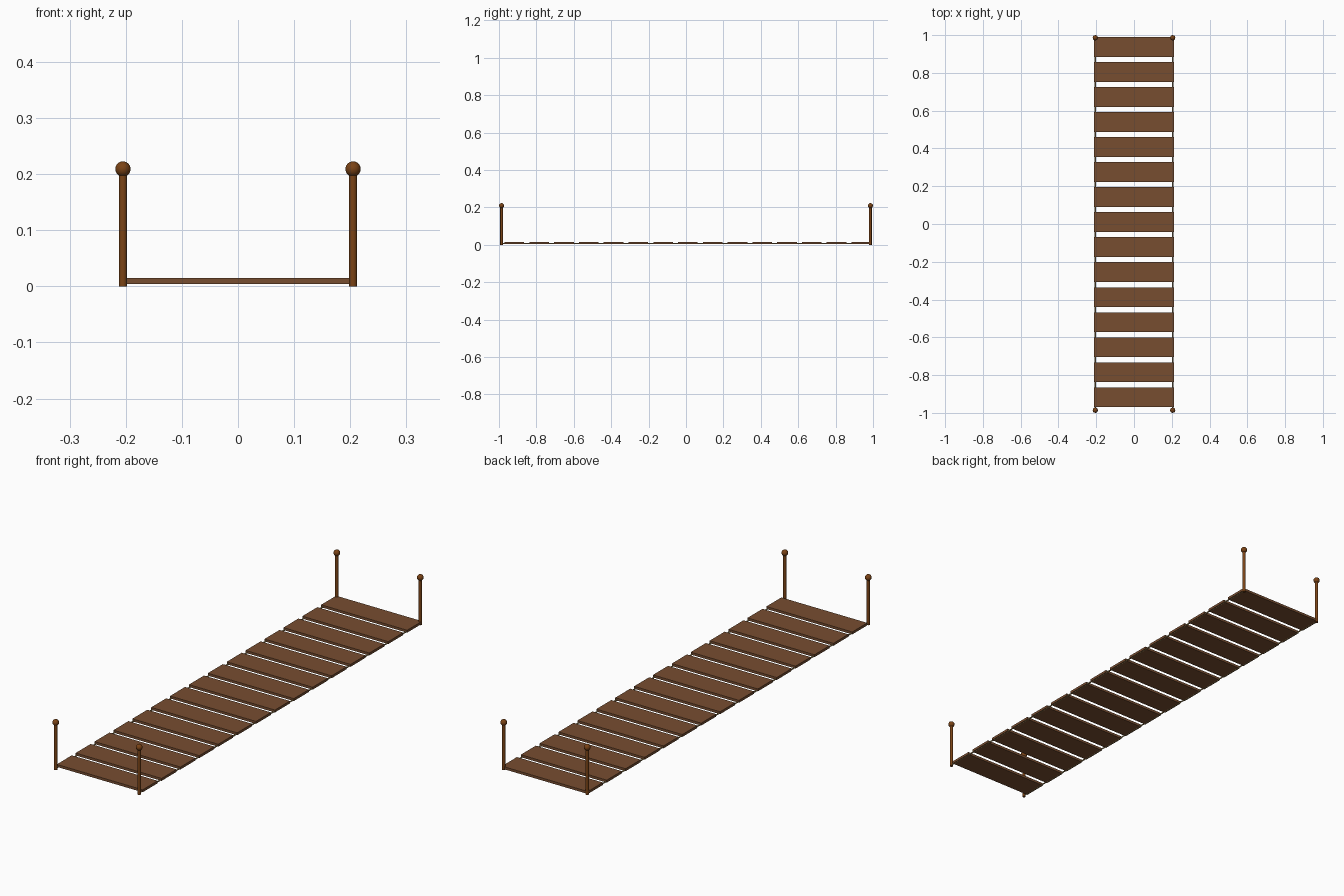
import bpy
import math

if "Cube" in bpy.data.objects:
    bpy.data.objects.remove(bpy.data.objects["Cube"])


def material(name, color):
    m = bpy.data.materials.new(name)
    m.diffuse_color = (*color, 1)
    m.use_nodes = True
    m.node_tree.nodes["Principled BSDF"].inputs["Base Color"].default_value = m.diffuse_color
    return m


plank_mat = material("plank brown", (0.185, 0.075, 0.030))
post_mat = material("post brown", (0.195, 0.056, 0.008))
rope_mat = material("rope tan", (0.40, 0.28, 0.11))

X, Y = 0.205, 0.986            # post positions
COUNT, PITCH = 15, 0.1325      # planks


def finish(name, mat, smooth=False):
    ob = bpy.context.object
    ob.name = name
    ob.data.materials.append(mat)
    if smooth:
        bpy.ops.object.shade_smooth_by_angle(angle=math.radians(40))
    return ob


# deck planks
for i in range(COUNT):
    y = 0.01 + (i - (COUNT - 1) / 2) * PITCH
    bpy.ops.mesh.primitive_cube_add(size=1, location=(0, y, 0.0095))
    ob = finish(f"plank_{i + 1}", plank_mat)
    ob.scale = (0.422, 0.105, 0.011)

for sx, side in ((-1, "left"), (1, "right")):
    # rope running under the plank ends
    bpy.ops.mesh.primitive_cylinder_add(
        vertices=8, radius=0.003, depth=2 * Y,
        location=(sx * X, 0, 0.006), rotation=(math.pi / 2, 0, 0))
    finish(f"{side}_rope", rope_mat, True)
    for sy, end in ((-1, "front"), (1, "back")):
        # corner post with ball finial
        bpy.ops.mesh.primitive_cylinder_add(
            vertices=16, radius=0.0072, depth=0.2,
            location=(sx * X, sy * Y, 0.1))
        finish(f"{end}_{side}_post", post_mat, True)
        bpy.ops.mesh.primitive_uv_sphere_add(
            segments=24, ring_count=12, radius=0.0136,
            location=(sx * X, sy * Y, 0.209))
        finish(f"{end}_{side}_finial", post_mat, True)
